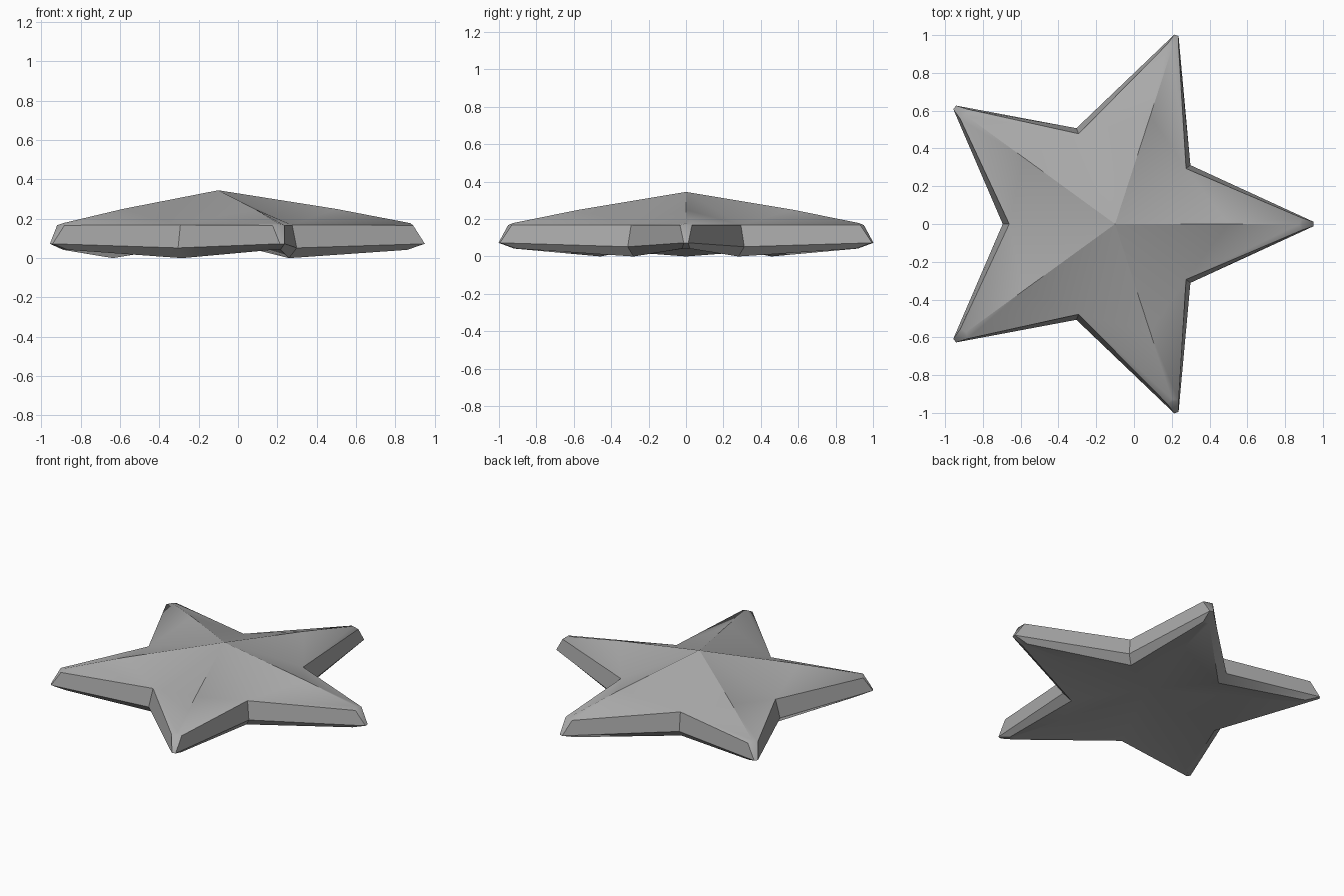
import bpy, bmesh
from math import radians, cos, sin

cube = bpy.data.objects.get("Cube")
if cube:
    bpy.data.objects.remove(cube, do_unlink=True)

CENTRE_X = -0.1
# notch radius and angle, following each arm counter-clockwise from +x
NOTCHES = [(0.506, 38), (0.547, 112), (0.595, 180), (0.547, 248), (0.506, 322)]

bm = bmesh.new()


def point(radius, side, degrees, z):
    """Vertex at a radius along an arm, with a sideways offset."""
    a = radians(degrees)
    x = radius * cos(a) - side * sin(a) + CENTRE_X
    y = radius * sin(a) + side * cos(a)
    return bm.verts.new((x, y, z))


def outline(tip_radius, half_width, tip_z, notch_scale, notch_z):
    """Star outline: two tip corners and one notch for each arm."""
    ring = []
    for k, (r, a) in enumerate(NOTCHES):
        ring.append(point(tip_radius, -half_width, 72 * k, tip_z))
        ring.append(point(tip_radius, half_width, 72 * k, tip_z))
        ring.append(point(r * notch_scale, 0, a, notch_z))
    return ring


def bridge(low, high):
    n = len(low)
    for i in range(n):
        j = (i + 1) % n
        bm.faces.new((low[i], low[j], high[j], high[i]))


def cap(ring, centre_z, mid_z, end_radius, end_z):
    """Ridged star surface: each arm has a ridge from the centre to its tip."""
    hub = point(0, 0, 0, centre_z)
    for k in range(5):
        right, left, notch = ring[3 * k:3 * k + 3]
        before = ring[3 * k - 1]
        mid = point(0.6, 0, 72 * k, mid_z)
        end = point(end_radius, 0, 72 * k, end_z)
        for face in ((hub, before, mid), (hub, mid, notch),
                     (before, right, end, mid), (mid, end, left, notch),
                     (end, right, left)):
            bm.faces.new(face)


# Underside edge, widest edge and upper rim
bottom = outline(0.96, 0.02, 0.042, 0.9, 0.0)
waist = outline(1.05, 0.012, 0.073, 1.0, 0.052)
rim = outline(0.99, 0.032, 0.167, 0.942, 0.168)
bridge(bottom, waist)
bridge(waist, rim)

# Raised top and hollow underside
cap(rim, 0.345, 0.25, 0.975, 0.178)
cap(bottom, 0.09, 0.06, 0.95, 0.044)
bmesh.ops.recalc_face_normals(bm, faces=bm.faces)

mesh = bpy.data.meshes.new("star_body")
bm.to_mesh(mesh)
bm.free()
star = bpy.data.objects.new("star_body", mesh)
bpy.context.collection.objects.link(star)

# Single grey colour
grey = bpy.data.materials.new("mid_grey")
grey.use_nodes = True
colour = (0.4, 0.4, 0.4, 1)
grey.diffuse_color = colour
for node in grey.node_tree.nodes:
    if node.type == 'BSDF_PRINCIPLED':
        node.inputs["Base Color"].default_value = colour
mesh.materials.append(grey)

# Smooth top and underside, crisp rim
bpy.ops.object.select_all(action='DESELECT')
star.select_set(True)
bpy.context.view_layer.objects.active = star
bpy.ops.object.shade_smooth_by_angle(angle=radians(38))
